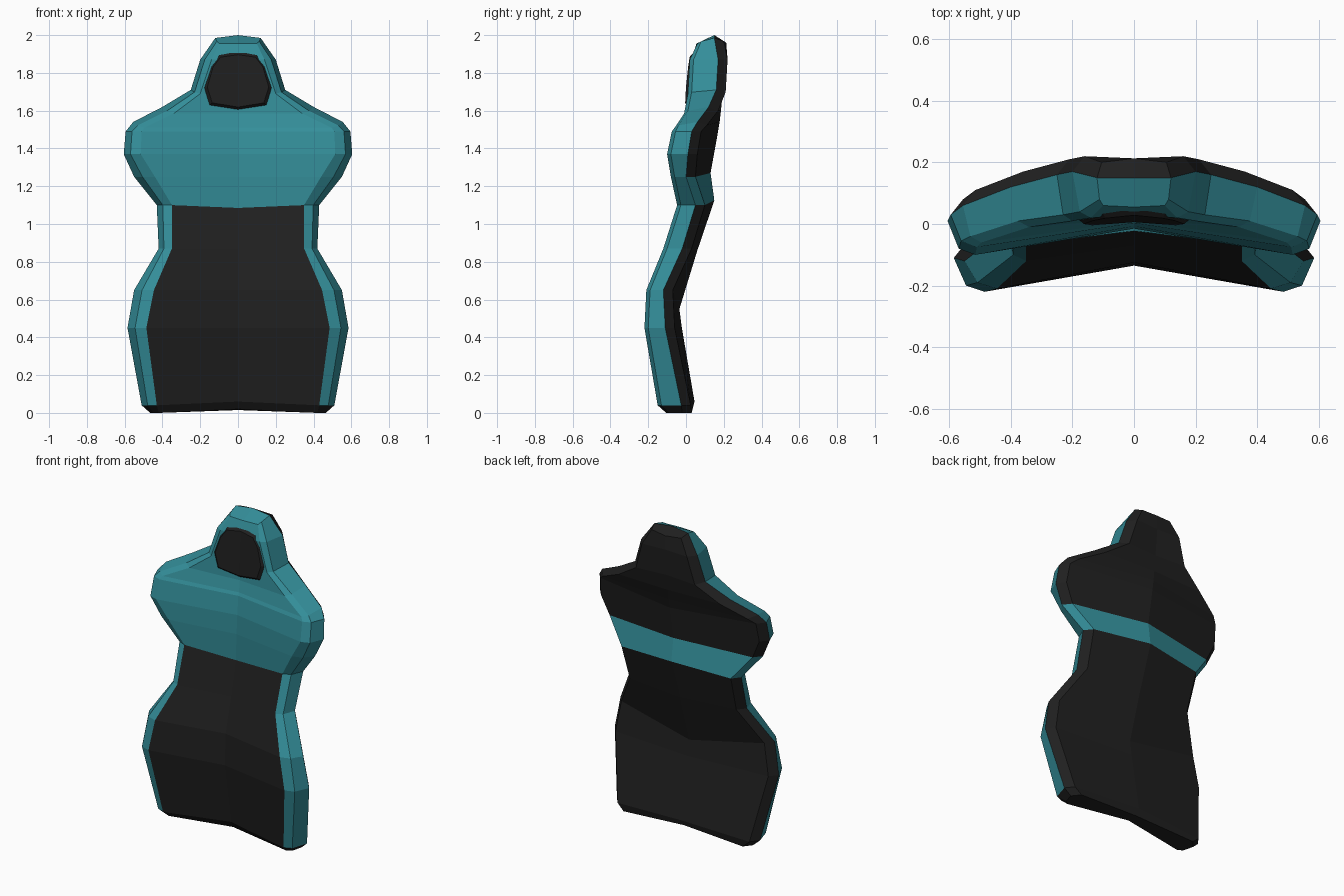
import bpy, bmesh

if "Cube" in bpy.data.objects:
    bpy.data.objects.remove(bpy.data.objects["Cube"])

def material(name, rgb):
    m = bpy.data.materials.new(name)
    m.diffuse_color = (*rgb, 1)
    m.use_nodes = True
    m.node_tree.nodes["Principled BSDF"].inputs["Base Color"].default_value = m.diffuse_color
    return m

TEAL, BLACK = 0, 1
MATS = [material("teal fabric", (0.034, 0.27, 0.32)), material("black fabric", (0.014, 0.014, 0.014))]

def finish(bm, name):
    """Mirror the right half to the left and make a flat-shaded object."""
    bmesh.ops.mirror(bm, geom=bm.verts[:] + bm.edges[:] + bm.faces[:], axis='X', merge_dist=0.001)
    bmesh.ops.remove_doubles(bm, verts=bm.verts[:], dist=0.0005)
    bmesh.ops.recalc_face_normals(bm, faces=bm.faces[:])
    me = bpy.data.meshes.new(name)
    bm.to_mesh(me)
    bm.free()
    for m in MATS:
        me.materials.append(m)
    ob = bpy.data.objects.new(name, me)
    bpy.context.collection.objects.link(ob)
    return ob

def face(bm, verts, mat):
    bm.faces.new(verts).material_index = mat

# Backrest sections: z, half width, panel half width,
# y of front centre / front edge / side / back centre, drop of the front edge, z of back centre
ROWS = [
    (0.00, .465, .42, -.05, -.105, -.02, .02, 0, .02),
    (0.04, .51, .43, -.07, -.15, -.025, .045, 0, .06),
    (0.45, .585, .485, -.135, -.22, -.11, -.022, 0, .45),
    (0.65, .55, .445, -.125, -.21, -.12, -.035, 0, .55),
    (0.87, .42, .35, -.07, -.12, -.02, .06, 0, .86),
    (1.10, .43, .35, -.022, -.047, .05, .15, 0, 1.125),
    (1.25, .55, .44, -.015, -.08, .0, .13, 0, 1.27),
    (1.37, .605, .515, -.007, -.10, .01, .15, 0, 1.38),
    (1.49, .595, .51, .003, -.075, .03, .168, 0, 1.48),
    (1.54, .555, .495, .01, -.06, .06, .178, .03, 1.54),
    (1.62, .40, .34, .018, -.01, .12, .185, .035, 1.60),
    (1.71, .25, .20, .025, .01, .16, .195, .02, 1.70),
    (1.87, .20, .14, .03, .02, .17, .212, 0, 1.87),
    (1.985, .12, .10, .055, .06, .15, .213, .03, 1.96),
]

# Backrest shell
bm = bmesh.new()
rings = []
for z, w, a, f0, f1, s, b0, dz, zb in ROWS:
    zc = z - dz + (0.02 if z < 0.1 else -0.015 if z == 1.10 else 0)
    ring = [(0, f0, zc), (a, f1, z - dz),                       # front panel
            (a + .6 * (w - a), f1 + .02, z - dz * .6), (w, s, z),  # rim and side
            (w - (.04 if z < 1.9 else .015), s + .05, z - dz * .6), (0, b0, zb)]  # back
    rings.append([bm.verts.new(p) for p in ring])
for i, (lo, hi) in enumerate(zip(rings, rings[1:])):
    z0 = ROWS[i][0]
    for k in range(5):
        if z0 == 0:
            mat = BLACK                                  # underside chamfer
        elif k == 0:
            mat = BLACK if z0 < 1.1 else TEAL            # front panel
        elif k < 3:
            mat = TEAL                                   # rim
        else:
            mat = TEAL if z0 == 1.10 else BLACK          # back with teal band
        face(bm, (lo[k], lo[k + 1], hi[k + 1], hi[k]), mat)
# Bottom and top caps, each split along the side line
for ring, z, front in ((rings[0], .015, BLACK), (rings[-1], 2.0, TEAL)):
    mid = bm.verts.new((0, ring[3].co.y, z))
    face(bm, ring[:4] + [mid], front)
    face(bm, [mid] + ring[3:], BLACK)
finish(bm, "seat_backrest")

# Headrest pad: raised plate with a chamfered border, leaning back with the shell
OUTLINE = [(0, 1.60), (.155, 1.625), (.185, 1.72), (.15, 1.84), (.105, 1.90), (0, 1.915)]

def pad_ring(scale, y):
    points = [(x * scale, 1.76 + (z - 1.76) * scale) for x, z in OUTLINE]
    return [bm.verts.new((x, y - .09 * x + .08 * (z - 1.68), z)) for x, z in points]

bm = bmesh.new()
outer, inner = pad_ring(1, .033), pad_ring(.88, .011)
for k in range(5):
    face(bm, (outer[k], outer[k + 1], inner[k + 1], inner[k]), BLACK)
face(bm, inner, BLACK)
face(bm, outer[::-1], BLACK)
finish(bm, "headrest_pad")
